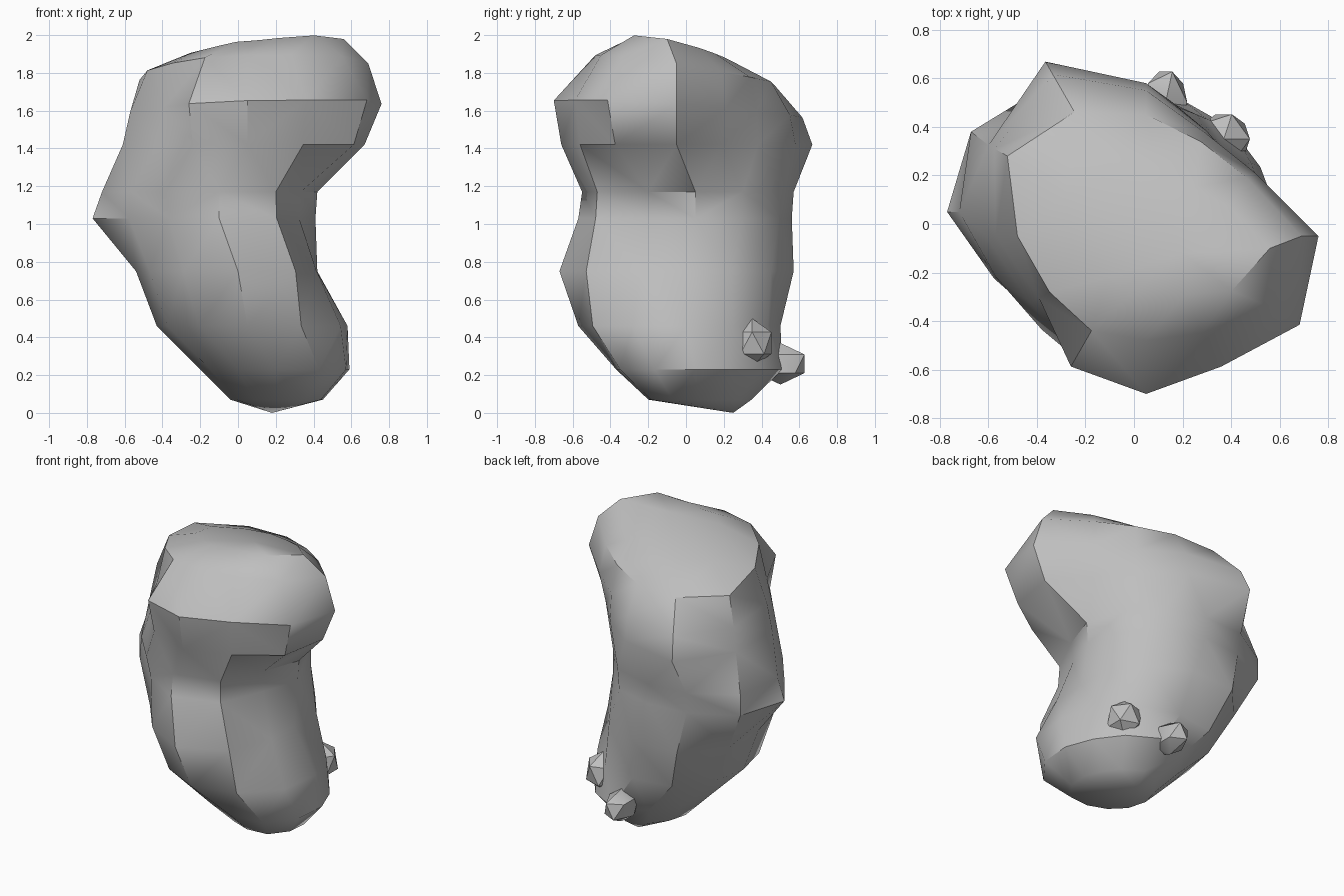
import bpy, bmesh, math
from mathutils import Vector

if "Cube" in bpy.data.objects:
    bpy.data.objects.remove(bpy.data.objects["Cube"])

stone = bpy.data.materials.new("grey stone")
stone.diffuse_color = (0.52, 0.52, 0.52, 1)
stone.use_nodes = True
stone.node_tree.nodes["Principled BSDF"].inputs["Base Color"].default_value = stone.diffuse_color

SIDES = 12
# Cross-sections from top to bottom: height, centre x, centre y,
# then radii every 30 degrees, starting at +x and turning towards +y
SECTIONS = [
    (1.91, .10, -.10, .46, .34, .29, .31, .36, .44, .35, .24, .22, .18, .22, .35),
    (1.82, .05, -.05, .64, .48, .45, .50, .59, .66, .53, .46, .45, .43, .46, .58),
    (1.61, .05, -.05, .71, .52, .49, .60, .77, .72, .62, .51, .62, .65, .62, .73),
    (1.42, .05, -.05, .62, .48, .50, .63, .83, .75, .66, .55, .58, .61, .59, .65),
    (1.17, -.10, .05, .52, .50, .52, .52, .58, .66, .62, .54, .56, .60, .60, .50),
    (1.03, -.10, .05, .51, .50, .51, .51, .56, .66, .67, .55, .53, .62, .61, .49),
    (0.75, .00, .00, .42, .48, .52, .57, .64, .62, .54, .54, .58, .67, .61, .48),
    (0.46, .05, .00, .53, .50, .50, .50, .53, .50, .48, .49, .51, .57, .57, .57),
    (0.23, .20, .05, .39, .37, .40, .46, .43, .40, .40, .40, .40, .42, .46, .43),
]
# Slope of each section along x and y: the top falls away to the back
SLOPES = [(.09, -.19), (.03, -.15), (.03, -.06)] + [(0, 0)] * 6


def finish(bm, name):
    bmesh.ops.recalc_face_normals(bm, faces=bm.faces)
    mesh = bpy.data.meshes.new(name)
    bm.to_mesh(mesh)
    bm.free()
    mesh.materials.append(stone)
    ob = bpy.data.objects.new(name, mesh)
    bpy.context.collection.objects.link(ob)
    bpy.ops.object.select_all(action='DESELECT')
    ob.select_set(True)
    bpy.context.view_layer.objects.active = ob
    bpy.ops.object.shade_smooth_by_angle(angle=math.radians(38))


# Main boulder: a loft through the sections, closed at both ends
bm = bmesh.new()
rings = []
for (z, cx, cy, *radii), (sx, sy) in zip(SECTIONS, SLOPES):
    ring = []
    for k, r in enumerate(radii):
        a = 2 * math.pi * k / SIDES
        x, y = cx + r * math.cos(a), cy + r * math.sin(a)
        ring.append(bm.verts.new((x, y, z + sx * x + sy * y)))
    rings.append(ring)
# Underside ring: the lowest section drawn in
rings.append([bm.verts.new((.22 + .62 * (v.co.x - .22), .08 + .62 * (v.co.y - .08), .07))
              for v in rings[-1]])
top = bm.verts.new((.20, -.12, 1.98))
bottom = bm.verts.new((.18, .25, 0))
for k in range(SIDES):
    n = (k + 1) % SIDES
    bm.faces.new((top, rings[0][k], rings[0][n]))
    bm.faces.new((bottom, rings[-1][n], rings[-1][k]))
    for upper, lower in zip(rings, rings[1:]):
        bm.faces.new((upper[k], lower[k], lower[n], upper[n]))
bmesh.ops.triangulate(bm, faces=[f for f in bm.faces if len(f.verts) == 4])
finish(bm, "boulder")

# Small knobs low on the back
for name, centre, size in (("back_knob", (.13, .50, .26), (.10, .15, .11)),
                           ("side_knob", (.37, .35, .37), (.12, .12, .13))):
    bm = bmesh.new()
    bmesh.ops.create_icosphere(bm, subdivisions=1, radius=1)
    for v in bm.verts:
        v.co = Vector(centre) + Vector(s * c for s, c in zip(size, v.co))
    finish(bm, name)
